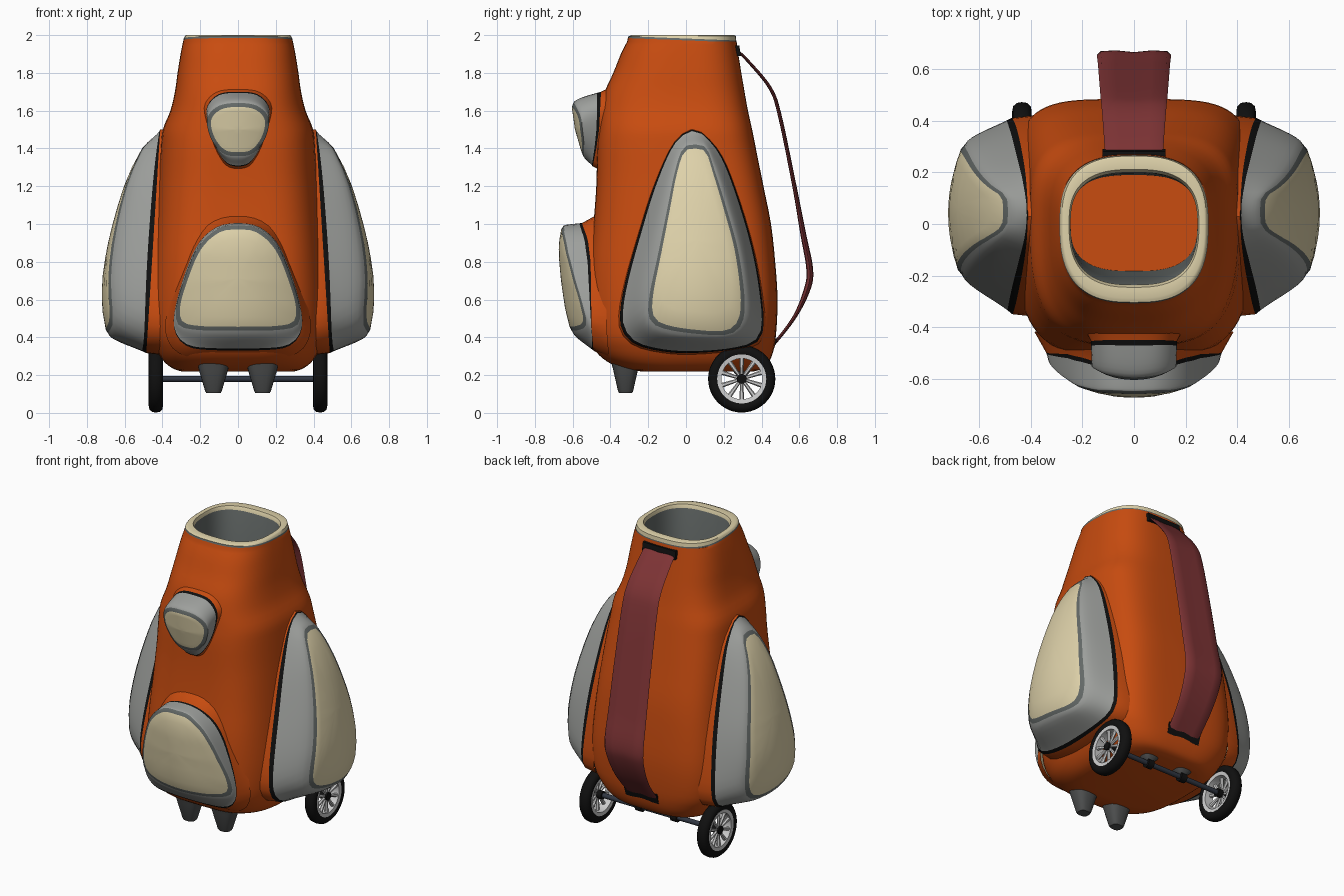
import bpy, bmesh, math
from mathutils import Vector

if "Cube" in bpy.data.objects:
    bpy.data.objects.remove(bpy.data.objects["Cube"])

COL = {"orange": (0.58, 0.072, 0.005), "cream": (0.73, 0.64, 0.40), "grey": (0.34, 0.35, 0.335),
       "dark_grey": (0.125, 0.14, 0.135), "black": (0.005, 0.005, 0.005), "strap_red": (0.21, 0.034, 0.036),
       "axle_blue": (0.03, 0.038, 0.055), "silver": (0.62, 0.62, 0.62), "foot_grey": (0.075, 0.078, 0.078)}
MATS = {}
for k, c in COL.items():
    MATS[k] = bpy.data.materials.new(k)
    MATS[k].diffuse_color = (*c, 1)


def finish(bm, name, mats, angle=40):
    bmesh.ops.recalc_face_normals(bm, faces=bm.faces)
    me = bpy.data.meshes.new(name)
    bm.to_mesh(me)
    bm.free()
    for m in mats:
        me.materials.append(MATS[m])
    ob = bpy.data.objects.new(name, me)
    bpy.context.collection.objects.link(ob)
    bpy.ops.object.select_all(action='DESELECT')
    ob.select_set(True)
    bpy.context.view_layer.objects.active = ob
    bpy.ops.object.shade_smooth_by_angle(angle=math.radians(angle))
    return ob


def loft(name, rings, bands, caps=(None, None), wrap=False, angle=40):
    """Skin rings of points; bands gives the colour of each strip."""
    bm = bmesh.new()
    mats = list(dict.fromkeys(bands + [c for c in caps if c]))
    vs = [[bm.verts.new(p) for p in r] for r in rings]
    n = len(rings[0])
    for i in range(len(rings) if wrap else len(rings) - 1):
        a, b = vs[i], vs[(i + 1) % len(vs)]
        for j in range(n):
            f = bm.faces.new((a[j], a[(j + 1) % n], b[(j + 1) % n], b[j]))
            f.material_index = mats.index(bands[i])
    for c, r in zip(caps, (vs[0], vs[-1])):
        if c:
            bm.faces.new(r).material_index = mats.index(c)
    return finish(bm, name, mats, angle)


def catmull(pts, sub, closed=False):
    pts = [Vector(p) for p in pts]
    n, out = len(pts), []
    g = (lambda i: pts[i % n]) if closed else (lambda i: pts[max(0, min(n - 1, i))])
    for i in range(n if closed else n - 1):
        p0, p1, p2, p3 = g(i - 1), g(i), g(i + 1), g(i + 2)
        for k in range(sub):
            t = k / sub
            out.append(0.5 * (2 * p1 + (p2 - p0) * t + (2 * p0 - 5 * p1 + 4 * p2 - p3) * t * t
                              + (3 * p1 - p0 - 3 * p2 + p3) * t ** 3))
    return out if closed else out + [pts[-1]]


def outline(pts, n=56):
    """Closed smooth outline resampled at equal spacing."""
    c = catmull(pts, 12, True)
    c.append(c[0])
    acc = [0]
    for a, b in zip(c, c[1:]):
        acc.append(acc[-1] + (b - a).length)
    out, j = [], 0
    for i in range(n):
        d = acc[-1] * i / n
        while acc[j + 1] < d:
            j += 1
        out.append(c[j].lerp(c[j + 1], (d - acc[j]) / max(acc[j + 1] - acc[j], 1e-9)))
    return out


def mirrored(half):
    return half + [(-x, z) for x, z in reversed(half) if x > 0]


def lerp_table(tab, z):
    if z <= tab[0][0]:
        return tab[0][1]
    for (a, va), (b, vb) in zip(tab, tab[1:]):
        if z <= b:
            return va + (vb - va) * (z - a) / (b - a)
    return tab[-1][1]


def pouch(name, outer, inner, place, flare, sink):
    """Domed pocket: hidden skirt, black piping, grey wall, dark seam, cream panel."""
    o, q = outline(outer), outline(inner)

    def size(l, f):
        lo = Vector((min(p.x for p in l), min(p.y for p in l)))
        hi = Vector((max(p.x for p in l), max(p.y for p in l)))
        c, h = (lo + hi) / 2, (hi - lo) / 2
        return [Vector((c.x + (p.x - c.x) * f(h.x), c.y + (p.y - c.y) * f(h.y))) for p in l]
    seam = size(q, lambda h: 1 + 0.021 / h)
    rings = [[place(p.x, p.y, 0, sink) for p in size(o, lambda h: 1 + flare / h)],
             [place(p.x, p.y, 0, 0) for p in o]]
    bands = ["orange", "black"]
    for s in (0.1, 0.2, 0.32, 0.46, 0.6, 0.74, 0.88, 1):
        h = 0.96 * math.sin(s * math.pi / 2)
        rings.append([place(*a.lerp(b, s), h, 0) for a, b in zip(o, seam)])
        bands.append("grey")
    bands[-1] = "dark_grey"
    for k in (1, 0.8, 0.6, 0.4, 0.2, 0.05):
        rings.append([place(p.x, p.y, 1, 0) for p in size(q, lambda h: k)])
        bands.append("cream")
    return loft(name, rings, bands[:-1], (None, "cream"))


def tubes(name, segs, r1, r2, mat, n=16):
    """Straight tapered rods."""
    bm = bmesh.new()
    for a, b in segs:
        a, b = Vector(a), Vector(b)
        m = (b - a).to_track_quat('Z', 'Y').to_matrix().to_4x4()
        m.translation = (a + b) / 2
        bmesh.ops.create_cone(bm, cap_ends=True, segments=n, radius1=r1, radius2=r2,
                              depth=(b - a).length, matrix=m)
    return finish(bm, name, [mat])


# Body shell: z, half width, front depth, back depth, squareness
BODY = [(0.22, .30, .24, .36, 3.5), (0.235, .345, .33, .41, 3.5), (0.27, .39, .415, .44, 3.6), (0.33, .43, .48, .463, 3.8),
        (0.42, .462, .51, .477, 4.2), (0.6, .468, .515, .485, 4.4), (0.8, .455, .51, .472, 4.4),
        (1.0, .44, .49, .45, 4.2), (1.2, .425, .475, .41, 4), (1.4, .41, .47, .37, 3.6),
        (1.5, .398, .462, .35, 3.4), (1.6, .358, .452, .328, 3.2), (1.7, .334, .43, .31, 3),
        (1.8, .32, .385, .293, 2.9), (1.9, .304, .345, .277, 2.8), (1.965, .291, .312, .268, 2.7)]


def section(z, w, f, b, n, tilt=0.0, N=72):
    out = []
    for i in range(N):
        a = 2 * math.pi * i / N
        c, s = math.cos(a), math.sin(a)
        x = w * math.copysign(abs(c) ** (2 / n), c)
        y = math.copysign(abs(s) ** (2 / n), s)
        if y < 0:
            x *= 1 - 0.14 * min(1, max(0, (n - 2.7) / 1.2)) * y * y
        y *= b if y > 0 else f
        out.append((x, y, z - tilt * y))
    return out


rings = [section(*v) for v in catmull(BODY, 3)]
bands = ["orange"] * (len(rings) - 1)
for row, col in (((1.972, .289, .308, .267, 2.7, .04), "orange"), ((1.982, .287, .304, .266, 2.7, .04), "dark_grey"),
                 ((1.996, .281, .297, .264, 2.7), "cream"), ((2.0, .274, .288, .256, 2.7), "cream"),
                 ((1.997, .252, .246, .212, 2.7), "cream"), ((1.975, .246, .236, .2, 2.7), "cream"),
                 ((1.2, .246, .21, .195, 2.8), "dark_grey"), ((0.4, .246, .183, .19, 2.9), "dark_grey")):
    rings.append(section(*row))
    bands.append(col)
loft("body", rings, bands, ("orange", "orange"))

# Side pods
POD = [(.03, 1.5), (.11, 1.46), (.2, 1.34), (.29, 1.1), (.36, .85), (.40, .62), (.41, .45), (.37, .37), (.27, .34),
       (.1, .32), (-.08, .32), (-.25, .355), (-.33, .42), (-.35, .52), (-.32, .7), (-.25, .95), (-.17, 1.2), (-.07, 1.42)]
POD_PANEL = [(.05, 1.4), (.105, 1.38), (.14, 1.28), (.2, 1.08), (.26, .85), (.29, .6), (.27, .48), (.2, .435),
             (.05, .44), (-.1, .465), (-.17, .51), (-.175, .62), (-.13, .85), (-.085, 1.08), (-.05, 1.26), (-.01, 1.38)]
POD_X = [(.3, .63), (.4, .69), (.5, .715), (.6, .722), (.7, .72), (.8, .707), (.9, .688), (1.0, .664),
         (1.1, .636), (1.2, .604), (1.3, .562), (1.4, .508), (1.5, .43)]
for side, s in (("right", 1), ("left", -1)):
    def place(u, z, h, d):
        base = .412 + .062 * (1.5 - z)
        front = max(lerp_table(POD_X, z) - 0.8 * (u - .04) ** 2, base + .01)
        return (s * (base + h * (front - base) - d), u, z)
    pouch(side + "_side_pocket", POD, POD_PANEL, place, 0.01, 0.09)


# Front pockets
def front_place(base, face, curve):
    def place(u, z, h, d):
        b = lerp_table(base, z)
        f = max(lerp_table(face, z) - curve * u * u, b + .01)
        return (u, -(b + h * (f - b) - d), z)
    return place


pouch("front_pocket",
      mirrored([(0, 1.005), (.12, .98), (.22, .88), (.3, .68), (.34, .5), (.32, .4), (.25, .345), (.12, .332), (0, .33)]),
      mirrored([(0, .97), (.1, .955), (.2, .86), (.275, .68), (.308, .55), (.29, .48), (.2, .46), (.1, .457), (0, .456)]),
      front_place([(.33, .49), (.45, .5), (.8, .505), (.92, .52), (1.0, .55)],
                  [(.33, .57), (.45, .615), (.55, .64), (.7, .662), (.85, .675), (.95, .668), (1.0, .65)], 0.9), 0.045, 0.08)
pouch("upper_pocket",
      mirrored([(0, 1.7), (.1, 1.688), (.16, 1.63), (.163, 1.55), (.125, 1.42), (.065, 1.325), (0, 1.305)]),
      mirrored([(0, 1.62), (.09, 1.606), (.142, 1.55), (.125, 1.46), (.07, 1.393), (0, 1.38)]),
      front_place([(1.3, .495), (1.4, .475), (1.5, .46), (1.7, .45)],
                  [(1.3, .525), (1.38, .553), (1.5, .588), (1.62, .605), (1.7, .59)], 1.4), 0.025, 0.05)

# Carrying strap: y, z, half width, thickness
path = catmull([(.265, 1.925, .113, .014), (.34, 1.85, .117, .016), (.445, 1.72, .125, .018), (.495, 1.58, .13, .02),
                (.57, 1.22, .136, .022), (.62, .95, .14, .03), (.655, .76, .144, .036), (.64, .65, .138, .034),
                (.57, .5, .126, .02), (.45, .345, .115, .016)], 5)
rings = []
for i, p in enumerate(path):
    t = Vector(path[min(i + 1, len(path) - 1)][:2]) - Vector(path[max(i - 1, 0)][:2])
    nrm = Vector((-t.y, t.x)).normalized()
    ring = []
    for u, v in ((-1, 0), (-.9, .8), (-.5, 1), (0, .6), (.5, 1), (.9, .8), (1, 0), (.9, -.8), (0, -1), (-.9, -.8)):
        q = Vector(p[:2]) + nrm * v * p[3] / 2
        ring.append((u * p[2], q.x, q.y))
    rings.append(ring)
loft("strap", rings, ["strap_red"] * (len(rings) - 1), ("strap_red", "strap_red"), angle=50)

# Black patches at the strap ends
for nm, y0, z0, y1, z1 in (("upper", .276, 1.945, .285, 1.89), ("lower", .478, .395, .455, .325)):
    rings = [[(x, y0 - .03, z0), (x, y0 + .006, z0), (x, y1 + .006, z1), (x, y1 - .03, z1)] for x in (-.122, .122)]
    loft(nm + "_strap_patch", rings, ["black"], ("black", "black"))

# Front feet and axle brackets
for side, s in (("right", 1), ("left", -1)):
    x = .13 * s

    def block(name, y, rows):
        rr = []
        for z, w, d in rows:
            rr.append([(x + px, y + py, pz) for px, py, pz in section(z, w, d, d, 2.69, N=24)])
        loft(name, rr, ["foot_grey"] * (len(rr) - 1), ("foot_grey", "foot_grey"))
    block(side + "_foot", -.32, [(.28, .09, .08), (.23, .078, .066), (.115, .044, .04), (.105, .038, .034)])
    block(side + "_axle_bracket", .295, [(.26, .07, .06), (.225, .06, .05), (.19, .022, .022)])
    tubes(side + "_axle_clamp", [((x - .022, .295, .18), (x + .022, .295, .18))], .03, .03, "black")

# Axle and wheels
C = Vector((0, .295, .18))
tubes("axle", [((-.43, C.y, C.z), (.43, C.y, C.z))], .016, .016, "axle_blue")


def revolve(name, x, prof, mat):
    rr = []
    for i in range(48):
        a = 2 * math.pi * i / 48
        rr.append([(x + px, C.y + r * math.cos(a), C.z + r * math.sin(a)) for px, r in prof])
    loft(name, rr, [mat] * 48, wrap=True)


for side, s in (("right", 1), ("left", -1)):
    x = .435 * s
    revolve(side + "_tyre", x, [(-.03, .126), (-.038, .142), (-.034, .162), (-.02, .175), (0, .178),
                                (.02, .175), (.034, .162), (.038, .142), (.03, .126)], "black")
    revolve(side + "_rim", x, [(-.03, .108), (-.033, .13), (.033, .13), (.03, .108)], "silver")
    spokes = []
    for i in range(10):
        a = 2 * math.pi * (i + .5) / 10
        d = Vector((0, math.cos(a), math.sin(a)))
        spokes.append((C + d * .015 + Vector((x + s * .012, 0, 0)), C + d * .115 + Vector((x + s * .012, 0, 0))))
    tubes(side + "_spokes", spokes, .008, .013, "silver", 6)
    tubes(side + "_hub", [((x - .03, C.y, C.z), (x + .03, C.y, C.z))], .026, .026, "black")

for m in bpy.data.materials:
    if m.users and not m.is_grease_pencil:
        m.use_nodes = True
        m.node_tree.nodes["Principled BSDF"].inputs["Base Color"].default_value = m.diffuse_color
